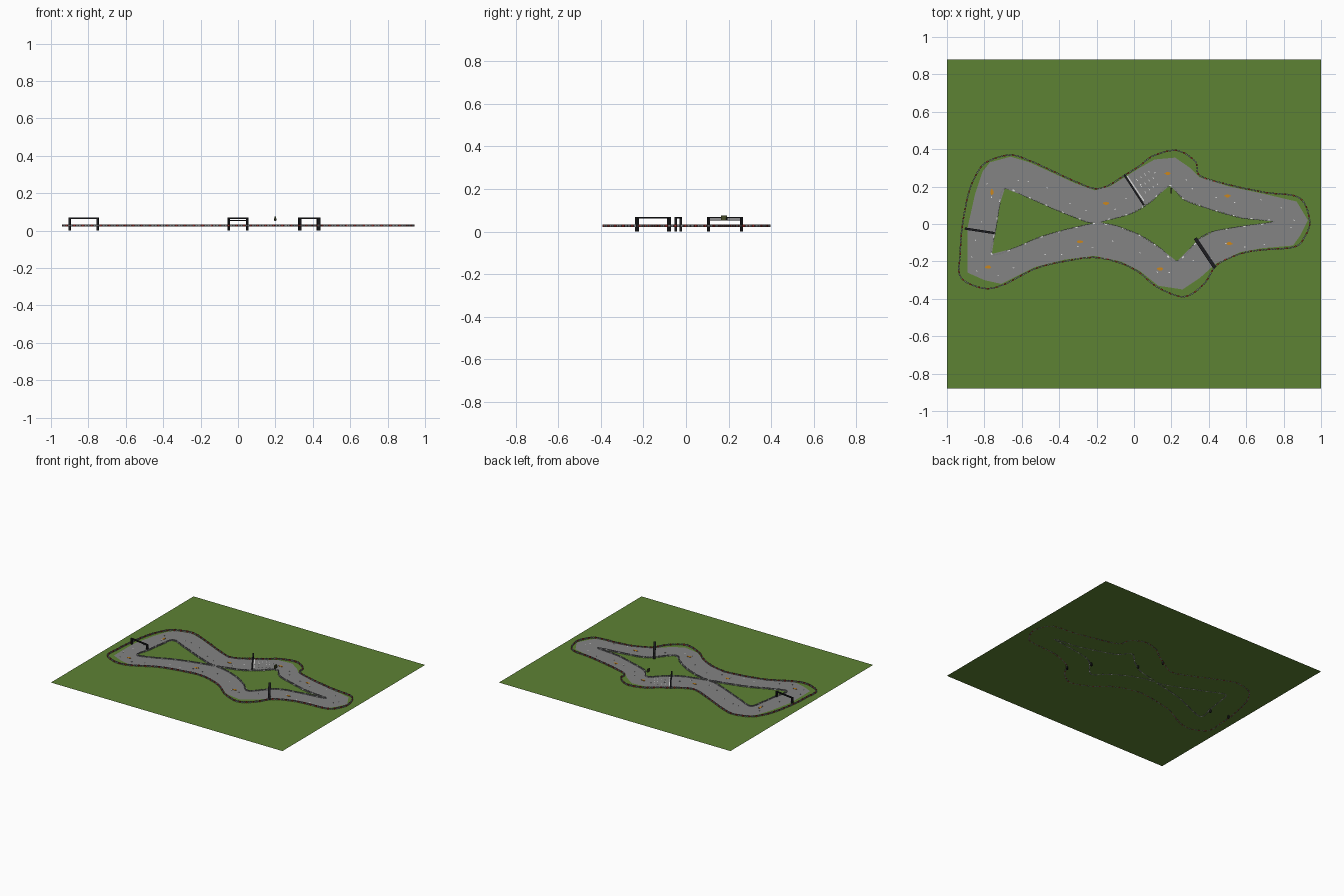
import bpy, bmesh, math, random
from mathutils import Vector, Matrix

random.seed(4)
cube = bpy.data.objects.get("Cube")
if cube:
    bpy.data.objects.remove(cube)

GROUND, ROAD, PAINT = 0.022, 0.025, 0.027


def material(name, r, g, b):
    m = bpy.data.materials.new(name)
    m.use_nodes = True
    m.diffuse_color = (r, g, b, 1)
    bsdf = next(n for n in m.node_tree.nodes if n.type == 'BSDF_PRINCIPLED')
    bsdf.inputs["Base Color"].default_value = (r, g, b, 1)
    return m


grass = material("grass green", .11, .225, .034)
asphalt = material("asphalt grey", .23, .23, .23)
black = material("gantry black", .012, .012, .014)
red = material("kerb red", .3, .03, .025)
kerb_grey = material("kerb grey", .2, .2, .21)
white = material("paint white", .75, .75, .75)
orange = material("marker orange", .6, .24, .012)
olive = material("signal olive", .06, .07, .02)


def finish(name, bm, *mats):
    mesh = bpy.data.meshes.new(name)
    bm.to_mesh(mesh)
    bm.free()
    for m in mats:
        mesh.materials.append(m)
    ob = bpy.data.objects.new(name, mesh)
    bpy.context.collection.objects.link(ob)
    return ob


def box(bm, centre, size, angle=0, index=0):
    mat = (Matrix.Translation(centre) @ Matrix.Rotation(angle, 4, 'Z')
           @ Matrix.Diagonal((*size, 1)))
    made = bmesh.ops.create_cube(bm, size=1, matrix=mat)
    for f in {f for v in made["verts"] for f in v.link_faces}:
        f.material_index = index


def points(flat):
    """Pairs of hundredths to plane vectors."""
    return [Vector((flat[i], flat[i + 1])) / 100 for i in range(0, len(flat), 2)]


def smooth_loop(pts, steps=8):
    """Closed Catmull-Rom loop through the points."""
    out, n = [], len(pts)
    for i in range(n):
        a, b, c, d = (pts[(i + k) % n] for k in (-1, 0, 1, 2))
        for s in range(steps):
            t = s / steps
            out.append(b + (c - a) * t / 2 + (a - b * 2.5 + c * 2 - d / 2) * t * t
                       + ((b - c) * 3 + d - a) / 2 * t ** 3)
    return out


def offset(pts, amounts):
    """Push each point to the right of the loop direction."""
    out, n = [], len(pts)
    for i, p in enumerate(pts):
        t = (pts[(i + 1) % n] - pts[i - 1]).normalized()
        out.append(p + Vector((t.y, -t.x)) * amounts[i])
    return out


def resample(pts, gap):
    """Evenly spaced positions and headings along a closed loop."""
    carry = 0
    for a, b in zip(pts, pts[1:] + pts[:1]):
        step, length = b - a, (b - a).length
        while carry < length:
            yield a + step * carry / length, math.atan2(step.y, step.x)
            carry += gap
        carry -= length


# Track outlines
outer = points([-89, -16, -89, -26, -80, -30, -71, -32, -53, -23, -37, -19, -21, -17,
                -7, -20, 3, -25, 13, -33, 26, -35, 35, -29, 44, -21, 57, -15, 68, -13,
                85, -11.5, 89, -6, 93, 2, 87, 12, 70, 16, 51, 20, 35, 25, 30, 30,
                22, 35.5, 11, 34.5, 3, 30, -5, 25, -13, 20, -21, 18, -32, 22,
                -45, 28, -56, 33, -66, 36, -77, 33, -81, 28, -85, 16, -89, -2])
left_hole = points([-69, 19, -56, 14, -40, 7, -26, 1.5, -21, .5, -34, -2.5,
                    -50, -7, -64, -13, -76, -16, -74, -3, -72, 10])
right_hole = points([-18, 1, -2, 5.5, 9, 12, 19, 20.5, 27, 13, 41, 8, 57, 3.5, 75, 1.3,
                     57, -1.5, 43, -4, 35, -8, 23, -20, 14, -13, 3, -6, -10, -1])
# Corners where the kerb swings wide of the asphalt
run_off = {0: .03, 1: .035, 2: .035, 10: .03, 11: .03, 16: .015, 18: .015,
           22: .035, 23: .03, 24: .012, 34: .012, 35: .025, 36: .02}

# Ground sheet
bm = bmesh.new()
bmesh.ops.create_grid(bm, x_segments=1, y_segments=1, size=1,
                      matrix=Matrix.Translation((0, 0, GROUND)) @ Matrix.Diagonal((1, .88, 1, 1)))
finish("ground", bm, grass)

# Asphalt with two infield openings
bm = bmesh.new()
for loop in (outer, left_hole, right_hole):
    vs = [bm.verts.new((p.x, p.y, ROAD)) for p in loop]
    for a, b in zip(vs, vs[1:] + vs[:1]):
        bm.edges.new((a, b))
bmesh.ops.triangle_fill(bm, use_beauty=True, edges=bm.edges[:], normal=(0, 0, 1))
for f in bm.faces:
    f.normal_update()
    if f.normal.z < 0:
        f.normal_flip()
finish("track", bm, asphalt)


# Kerbs made of separate short blocks
def kerb(name, loop, pattern):
    bm = bmesh.new()
    for i, (p, heading) in enumerate(resample(smooth_loop(loop), .016)):
        box(bm, (p.x, p.y, .0265), (.0125, .008, .011), heading, pattern[i % len(pattern)])
    finish(name, bm, red, kerb_grey, white)


kerb("outer_kerb", offset(outer, [.009 + run_off.get(i, 0) for i in range(len(outer))]),
     (0, 1, 1))
for name, hole in (("left_infield_kerb", left_hole), ("right_infield_kerb", right_hole)):
    kerb(name, hole, (1, 1, 1, 2, 1, 1))


# Gantries over the road
def gantry(name, start, end, thick, crossbar=False):
    a, b = points(start + end)
    mid, span = (a + b) / 2, b - a
    angle = math.atan2(span.y, span.x)
    bm = bmesh.new()
    for p in (a, b):
        box(bm, (p.x, p.y, .034), (.01, thick, .068), angle)
    box(bm, (mid.x, mid.y, .065), (span.length + .01, thick, .008), angle)
    if crossbar:
        box(bm, (mid.x, mid.y, .054), (span.length, thick / 2, .005), angle)
    finish(name, bm, black)


gantry("start_gantry", [-5, 26], [5, 10.5], .01, True)
gantry("right_gantry", [33, -8], [43, -23], .018)
gantry("left_gantry", [-90, -2.5], [-75, -4.8], .012)

# Signal box by the infield corner
bm = bmesh.new()
box(bm, (.2, .178, .064), (.009, .028, .024))
finish("signal_box", bm, olive)
bm = bmesh.new()
box(bm, (.2, .19, .06), (.011, .006, .012), .5)
finish("signal_hood", bm, black)

# Orange direction patches on the road
bm = bmesh.new()
patches = points([-15, 11, 18, 27, 50, 15, 51, -10.5, 14, -24, -29, -9.5, -78, -23, -76, 17])
for i, p in enumerate(patches):
    turn = math.pi / 2 if i == len(patches) - 1 else 0
    box(bm, (p.x, p.y, PAINT), (.032, .008, .002), turn)
    box(bm, (p.x, p.y, PAINT), (.018, .015, .002), turn)
finish("direction_patches", bm, orange)

# White starting grid slots beside the start gantry
bm = bmesh.new()
along = Vector((.83, .56))
across = Vector((-.56, .83))
heading = math.atan2(along.y, along.x)
for row in range(4):
    for lane in (-1, 0, 1):
        p = Vector((.02, .19)) + along * (.022 + .026 * row) + across * .04 * lane
        box(bm, (p.x, p.y, PAINT), (.003, .012, .002), heading)
box(bm, (.008, .19, PAINT), (.006, .16, .002), heading)
finish("starting_grid", bm, white)

# Small white specks scattered along the driving line
bm = bmesh.new()
line = smooth_loop(points([-82, -22, -62, -23, -21, -9, 20, -27, 40, -14, 80, -5,
                           82, 6, 42, 15, 20, 28, -21, 9, -70, 27, -80, 0]))
for p, heading in resample(line, .11):
    p = p + Vector((random.uniform(-.04, .04), random.uniform(-.04, .04)))
    box(bm, (p.x, p.y, PAINT), (.008, .004, .002), heading)
finish("road_specks", bm, white)
